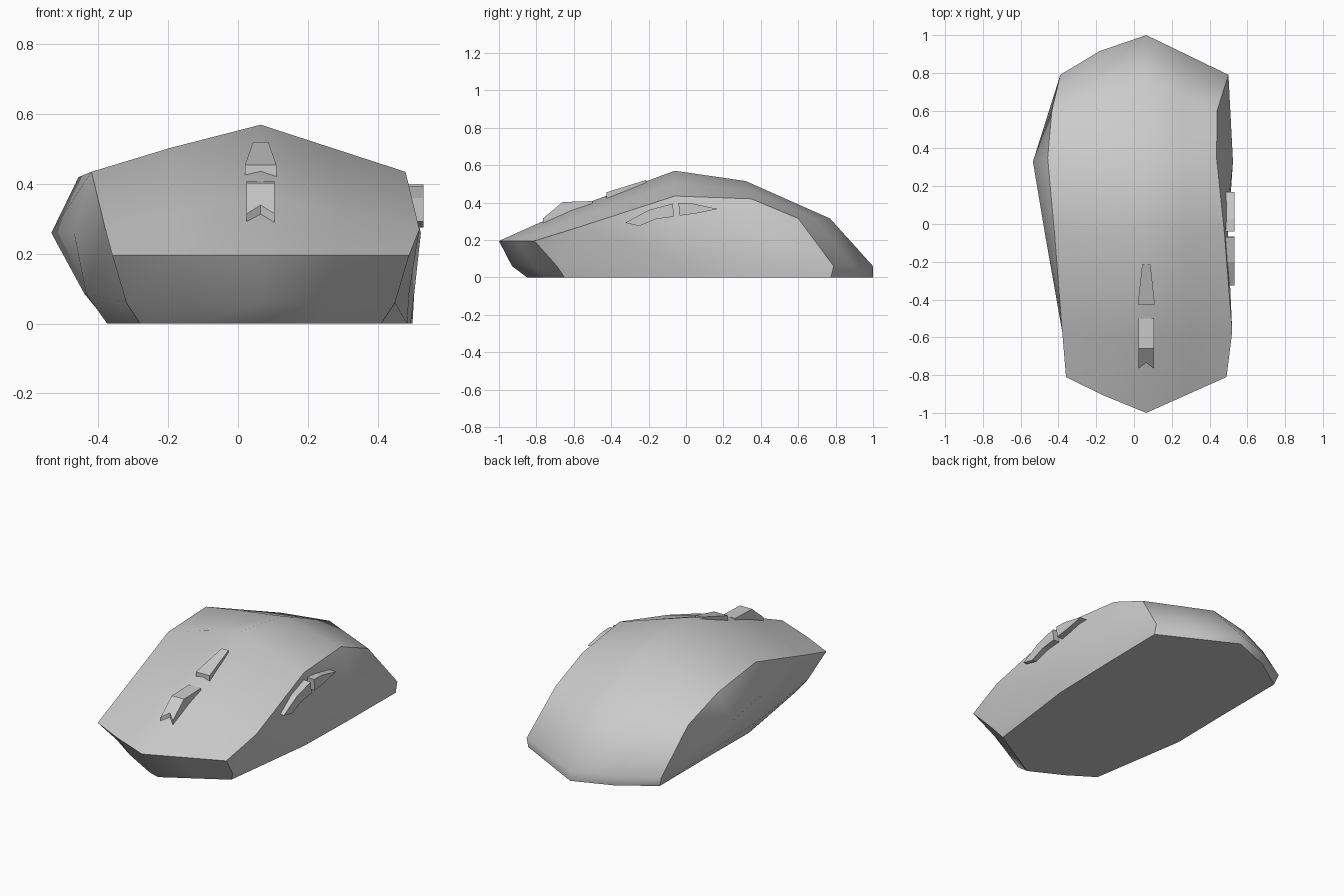
import bpy, bmesh

if "Cube" in bpy.data.objects:
    bpy.data.objects.remove(bpy.data.objects["Cube"])

CX = 0.065  # ridge line of the body


def finish(bm, name):
    bmesh.ops.recalc_face_normals(bm, faces=bm.faces)
    me = bpy.data.meshes.new(name)
    bm.to_mesh(me)
    bm.free()
    ob = bpy.data.objects.new(name, me)
    bpy.context.collection.objects.link(ob)
    return ob


def prism(name, lower, upper):
    """Flat-faced solid between two matching outlines."""
    bm = bmesh.new()
    a = [bm.verts.new(p) for p in lower]
    b = [bm.verts.new(p) for p in upper]
    n = len(a)
    bm.faces.new(a)
    bm.faces.new(b)
    for i in range(n):
        j = (i + 1) % n
        bm.faces.new((a[i], a[j], b[j], b[i]))
    return finish(bm, name)


# Body: rows from front bottom, over the top, to back bottom
# left x, right x, edge y, edge z, centre y, centre z
rows = [
    (-0.28, 0.41, -0.65, 0.00, -0.85, 0.00),
    (-0.32, 0.45, -0.69, 0.06, -0.93, 0.06),
    (-0.36, 0.49, -0.81, 0.195, -1.0, 0.195),
    (-0.38, 0.52, -0.57, 0.27, -0.62, 0.365),
    (-0.42, 0.48, -0.06, 0.435, -0.06, 0.57),
    (-0.457, 0.437, 0.35, 0.42, 0.32, 0.515),
    (-0.435, 0.44, 0.60, 0.315, 0.77, 0.315),
    (-0.39, 0.50, 0.79, 0.06, 1.0, 0.06),
    (-0.37, 0.50, 0.775, 0.0, 1.0, 0.0),
]
bm = bmesh.new()
part = {}


def face(verts, pid):
    part[bm.faces.new(verts)] = pid


grid = []
for lx, rx, ey, ez, cy, cz in rows:
    my, mz = (ey + cy) / 2, (ez + cz) / 2
    ly = my + (0.02 if cy > 0.7 else 0)
    pts = [(lx, ey, ez), ((lx + CX) / 2 - 0.02, ly, mz), (CX, cy, cz),
           ((rx + CX) / 2, my, mz), (rx, ey, ez)]
    grid.append([bm.verts.new(p) for p in pts])
for r in range(len(grid) - 1):
    for c in range(4):
        face((grid[r][c], grid[r][c + 1], grid[r + 1][c + 1], grid[r + 1][c]),
             "front" if r < 2 else "top")

# Side walls: x of bulge, low and bottom points at two stations
walls = {0: ((-0.47, -0.535), (-0.435, -0.44), (-0.375, -0.37)),
         4: ((0.497, 0.524), (0.49, 0.505), (0.485, 0.495))}
outline = {}
for col, xs in walls.items():
    (m1, m2), (l1, l2), (b1, b2) = [
        [bm.verts.new((x, y, z)) for x, y in zip(pair, (-0.06, 0.33))]
        for pair, z in zip(xs, (0.26, 0.085, 0.0))]
    B0, L0, T0, T1, T2, T3, T4, T5, B3 = [g[col] for g in grid]
    for f in ((T0, T1, L0), (T1, m1, l1, L0), (T1, T2, m1), (T2, T3, m2, m1),
              (m1, m2, l2, l1), (T3, T4, m2), (m2, T4, T5, l2),
              (L0, l1, b1, B0), (l1, l2, b2, b1), (l2, T5, B3, b2)):
        face(f, col)
    outline[col] = [b1, b2]

# Flat underside
face(grid[0] + outline[4] + grid[-1][::-1] + outline[0][::-1], "bottom")
for f in bm.faces:
    f.smooth = part[f] != "bottom"
for e in bm.edges:
    if len({part[f] for f in e.link_faces}) > 1:
        e.smooth = False
finish(bm, "mouse_body")

# Scroll wheel block with a notched front
top = [(-0.04, -0.765, 0.315), (0, -0.735, 0.34), (0.04, -0.765, 0.315),
       (0.04, -0.66, 0.403), (0.04, -0.5, 0.408),
       (-0.04, -0.5, 0.408), (-0.04, -0.66, 0.403)]
bm = bmesh.new()
u = [bm.verts.new((CX + x, y, z)) for x, y, z in top]
d = [bm.verts.new((CX + x, y, 0.27 + (y + 0.765) * 0.4)) for x, y, z in top]
bm.faces.new((u[0], u[1], u[6]))
bm.faces.new((u[1], u[2], u[3]))
bm.faces.new((u[1], u[3], u[6]))
bm.faces.new((u[3], u[4], u[5], u[6]))
bm.faces.new(d)
for i in range(7):
    j = (i + 1) % 7
    bm.faces.new((u[i], u[j], d[j], d[i]))
finish(bm, "scroll_wheel")

# Tapered button behind the wheel
plan = [(-0.045, -0.425), (0.045, -0.425), (0.022, -0.215), (-0.022, -0.215)]
prism("mode_button",
      [(CX + x, y, 0.40 + (y + 0.425) * 0.33) for x, y in plan],
      [(CX + x, y, 0.455 + (y + 0.425) * 0.31) for x, y in plan])

# Two thumb buttons on the side wall
buttons = {
    "front_side_button": [(-0.325, 0.292), (-0.2, 0.36), (-0.07, 0.395),
                          (-0.065, 0.325), (-0.16, 0.312), (-0.25, 0.275)],
    "back_side_button": [(-0.04, 0.398), (0.03, 0.396), (0.17, 0.366),
                         (0.06, 0.343), (-0.035, 0.33)],
}
for name, prof in buttons.items():
    prism(name, [(0.47, y, z) for y, z in prof], [(0.531, y, z) for y, z in prof])
